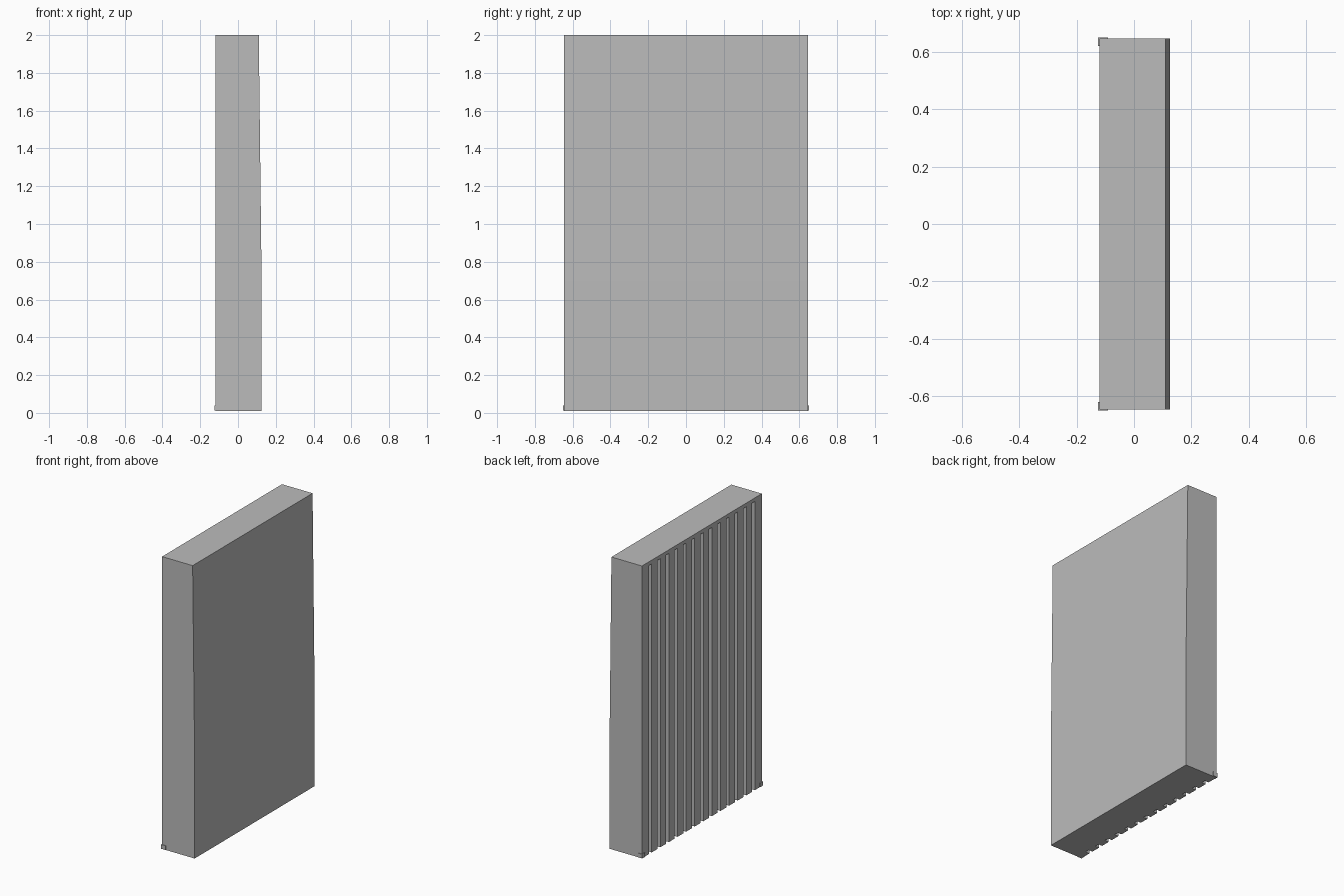
import bpy, bmesh

# Remove the default cube
cube = bpy.data.objects.get("Cube")
if cube:
    bpy.data.objects.remove(cube, do_unlink=True)

# Single grey material
grey = bpy.data.materials.new("plain_grey")
grey.use_nodes = True
colour = (0.5, 0.5, 0.5, 1)
grey.diffuse_color = colour
grey.node_tree.nodes["Principled BSDF"].inputs["Base Color"].default_value = colour

BACK, FLOOR, FACE = -0.12, -0.09, 0.125   # ribbed face, groove floor, flat face
HALF, PITCH, GAP = 0.645, 0.0925, 0.03
Z0, Z1, TOP = 0.01, 1.975, 2.0


def lean(z):
    """Flat face leans slightly back in the upper part."""
    return FACE - 0.015 * max(0, z - 0.7) / 1.3


def prism(name, plan, levels, bevel=0.0):
    """Extrude a plan outline through levels; points on the flat face follow the lean."""
    bm = bmesh.new()
    rings = []
    for z in levels:
        rings.append([bm.verts.new((lean(z) if x == FACE else x, y, z)) for x, y in plan])
    bm.faces.new(rings[0])
    bm.faces.new(rings[-1])
    n = len(plan)
    for low, high in zip(rings, rings[1:]):
        for i in range(n):
            j = (i + 1) % n
            bm.faces.new((low[i], low[j], high[j], high[i]))
    bmesh.ops.recalc_face_normals(bm, faces=bm.faces)
    mesh = bpy.data.meshes.new(name)
    bm.to_mesh(mesh)
    bm.free()
    mesh.materials.append(grey)
    obj = bpy.data.objects.new(name, mesh)
    bpy.context.collection.objects.link(obj)
    return obj


# Panel with vertical grooves between the slats
plan = [(FACE, HALF), (FACE, -HALF), (BACK, -HALF)]
for k in range(-6, 7):
    y = k * PITCH
    plan += [(BACK, y - GAP / 2), (FLOOR, y - GAP / 2),
             (FLOOR, y + GAP / 2), (BACK, y + GAP / 2)]
plan.append((BACK, HALF))
prism("slatted_panel", plan, (Z0, 0.7, Z1))

# Cap closing the grooves at the top
prism("top_cap", [(FACE, HALF), (FACE, -HALF), (BACK, -HALF), (BACK, HALF)], (Z1, TOP))

# Small foot lips at the ribbed corners
for side, label in ((1, "back"), (-1, "front")):
    a, b = side * 0.62, side * 0.65
    prism(label + "_foot_lip", [(BACK - 0.005, a), (BACK - 0.005, b),
                                (FLOOR, b), (FLOOR, a)], (0.012, 0.04))
